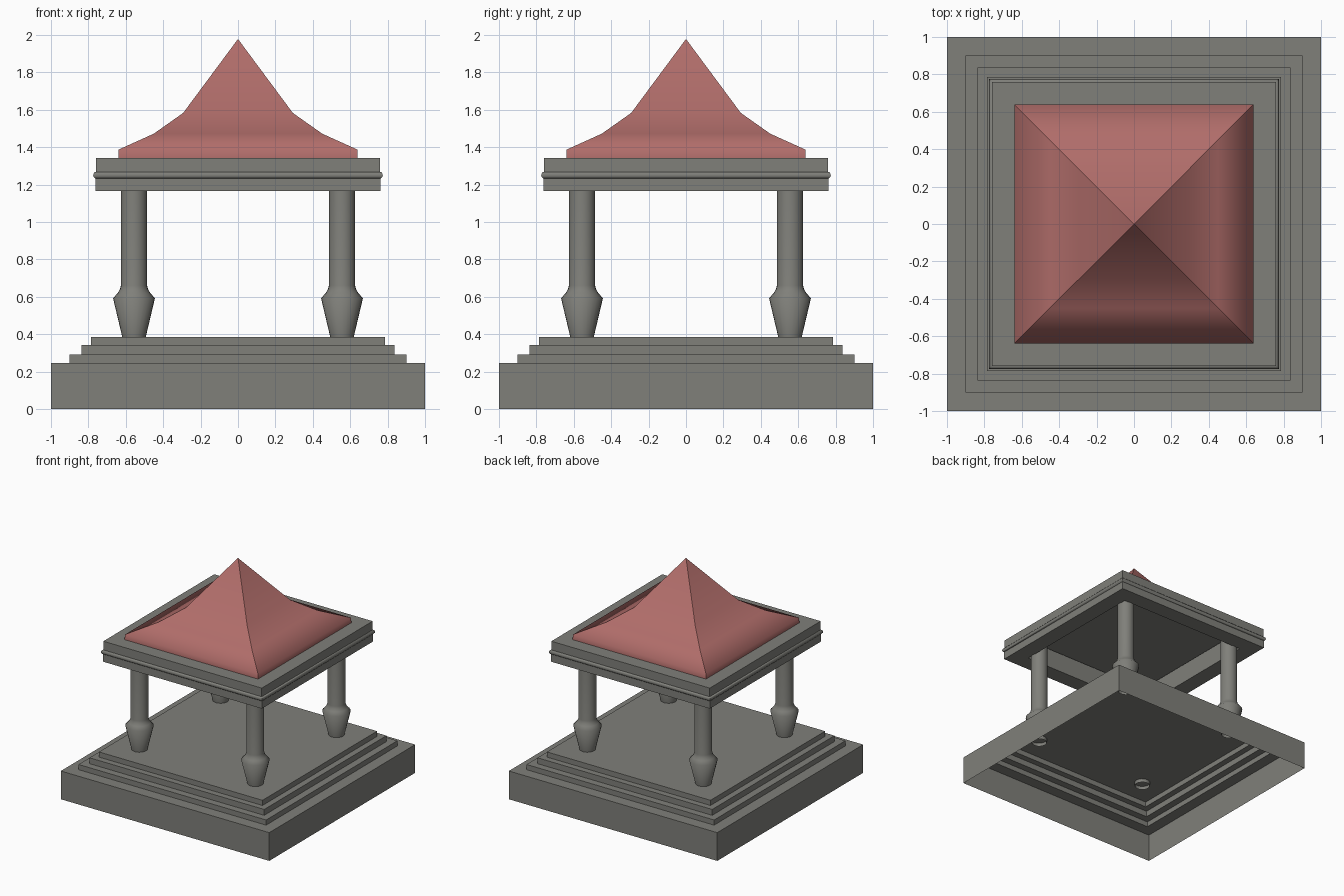
import bpy, bmesh, math

if "Cube" in bpy.data.objects:
    bpy.data.objects.remove(bpy.data.objects["Cube"])

def material(name, color):
    m = bpy.data.materials.new(name)
    m.diffuse_color = color
    m.use_nodes = True
    m.node_tree.nodes["Principled BSDF"].inputs["Base Color"].default_value = m.diffuse_color
    return m

stone = material("dark_stone", (0.215, 0.215, 0.195, 1))
red = material("roof_red", (0.437, 0.153, 0.144, 1))

def loft(name, profile, sides, mat, center=(0, 0), square=False, cap=False):
    """Sweep a (radius, z) profile around a vertical axis; cap closes its last ring."""
    bm = bmesh.new()
    k = math.sqrt(2) if square else 1
    off = math.pi / 4 if square else 0
    rings = []
    for r, z in profile:
        if r == 0:
            rings.append([bm.verts.new((center[0], center[1], z))])
            continue
        rings.append([bm.verts.new((center[0] + r * k * math.cos(off + 2 * math.pi * i / sides),
                                    center[1] + r * k * math.sin(off + 2 * math.pi * i / sides), z))
                      for i in range(sides)])
    for a, b in zip(rings, rings[1:]):
        for i in range(sides):
            j = (i + 1) % sides
            if len(b) == 1:
                bm.faces.new((a[i], a[j], b[0]))
            else:
                bm.faces.new((a[i], a[j], b[j], b[i]))
    if cap:
        bm.faces.new(rings[-1])
    me = bpy.data.meshes.new(name)
    bm.to_mesh(me)
    bm.free()
    me.materials.append(mat)
    ob = bpy.data.objects.new(name, me)
    bpy.context.collection.objects.link(ob)
    return ob

def smooth(ob, angle):
    ob.data.shade_smooth()
    ob.data.set_sharp_from_angle(angle=math.radians(angle))

# Stepped plinth, hollow underneath
loft("stepped_base", [(1.0, 0), (1.0, 0.245), (0.90, 0.245), (0.90, 0.29), (0.838, 0.29),
                      (0.838, 0.341), (0.785, 0.341), (0.785, 0.386)], 4, stone, square=True, cap=True)

# Four columns: one turned profile mirrored across both axes
columns = loft("columns", [(0.062, 0.355), (0.064, 0.39), (0.112, 0.592), (0.087, 0.62),
                           (0.075, 0.64), (0.07, 0.66), (0.07, 1.335)], 24, stone, center=(0.556, 0.556))
smooth(columns, 65)
mirror = columns.modifiers.new("mirror", 'MIRROR')
mirror.use_axis = (True, True, False)

# Entablature: recessed ceiling, flat underside rim, outer wall with half-round moulding, top
bead = [(0.76 + 0.014 * math.sin(math.pi * t / 6), 1.25 - 0.018 * math.cos(math.pi * t / 6))
        for t in range(7)]
entablature = loft("entablature", [(0.62, 1.335), (0.62, 1.166), (0.762, 1.166), (0.762, 1.232)]
                   + bead + [(0.76, 1.343)], 4, stone, square=True, cap=True)
smooth(entablature, 40)

# Concave pyramid roof: smooth along each slope, sharp at the four hips
roof = loft("roof", [(0.64, 1.343), (0.638, 1.387), (0.45, 1.472), (0.293, 1.583), (0, 1.978)],
            4, red, square=True)
roof.data.shade_smooth()
for e in roof.data.edges:
    a, b = (roof.data.vertices[i].co for i in e.vertices)
    e.use_edge_sharp = abs(a.z - b.z) > 0.01
